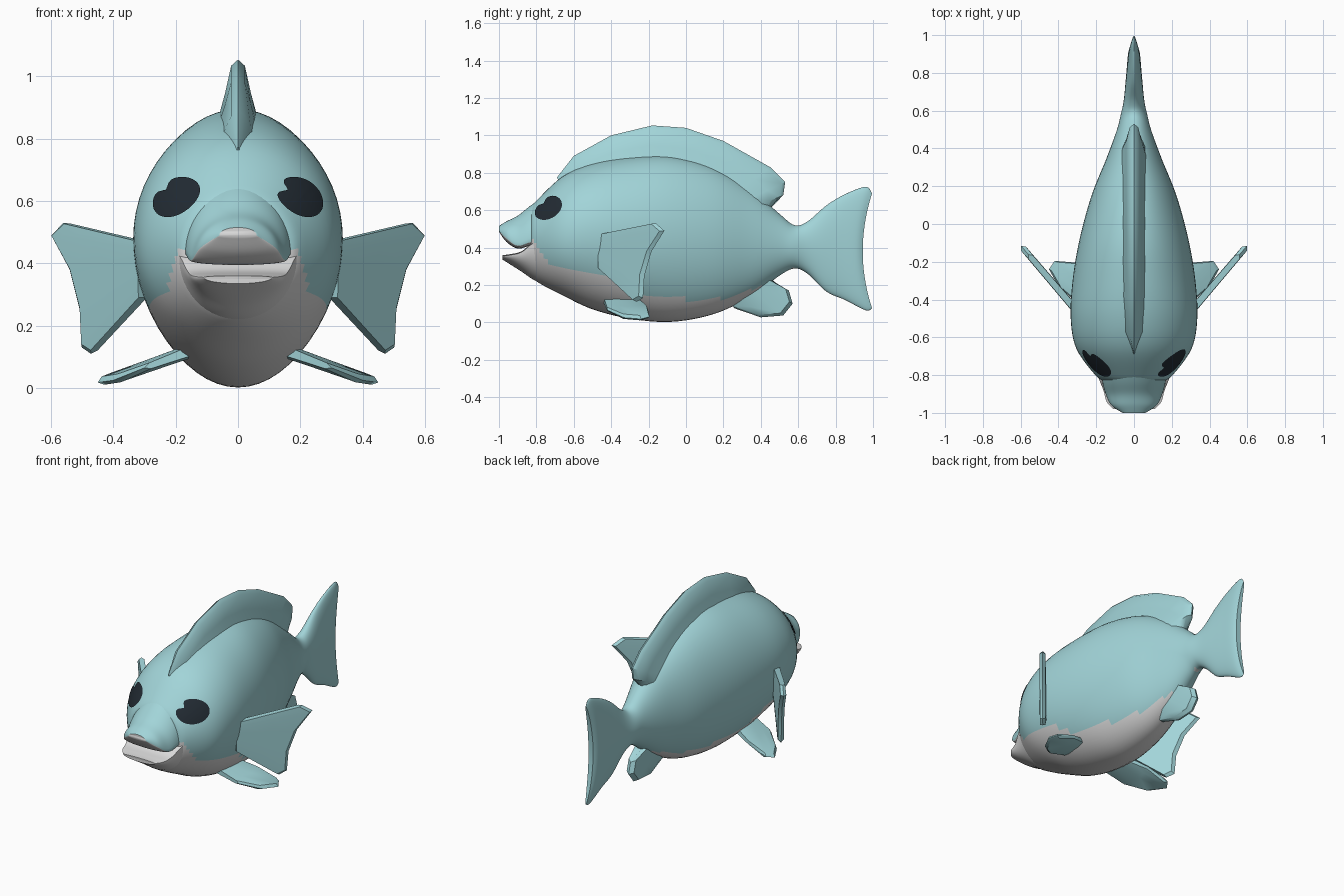
import bpy, math
from mathutils import Vector
from mathutils.bvhtree import BVHTree

if "Cube" in bpy.data.objects:
    bpy.data.objects.remove(bpy.data.objects["Cube"])


def material(name, rgb):
    m = bpy.data.materials.new(name)
    m.diffuse_color = (*rgb, 1)
    m.use_nodes = True
    m.node_tree.nodes["Principled BSDF"].inputs["Base Color"].default_value = m.diffuse_color
    return m


TEAL = material("pale teal", (0.36, 0.66, 0.69))
PALE = material("belly white", (0.70, 0.70, 0.70))
DARK = material("eye black", (0.016, 0.024, 0.033))


def build(name, verts, faces, mats, rule=None, angle=50):
    me = bpy.data.meshes.new(name)
    me.from_pydata(verts, [], faces)
    ob = bpy.data.objects.new(name, me)
    bpy.context.collection.objects.link(ob)
    for m in mats:
        me.materials.append(m)
    for o in bpy.context.selected_objects:
        o.select_set(False)
    bpy.context.view_layer.objects.active = ob
    ob.select_set(True)
    if rule:
        for p in me.polygons:
            p.material_index = int(rule(p))
    bpy.ops.object.mode_set(mode='EDIT')
    bpy.ops.mesh.select_all(action='SELECT')
    bpy.ops.mesh.normals_make_consistent(inside=False)
    bpy.ops.object.mode_set(mode='OBJECT')
    bpy.ops.object.shade_smooth_by_angle(angle=math.radians(angle))
    return ob


def smooth_rings(rings, steps):
    """Catmull-Rom interpolation between cross-section tuples."""
    out = []
    for i in range(len(rings) - 1):
        p0, p1 = rings[max(i - 1, 0)], rings[i]
        p2, p3 = rings[i + 1], rings[min(i + 2, len(rings) - 1)]
        for k in range(steps):
            t = k / steps
            out.append([b + 0.5 * t * (c - a + t * (2*a - 5*b + 4*c - d + t * (3*b - 3*c + d - a)))
                        for a, b, c, d in zip(p0, p1, p2, p3)])
    return out + [list(rings[-1])]


def loft(name, rings, mats, rule, n=56, steps=6):
    """Rings: (y, z low, z widest, z high, half width, backward bend of top and bottom)."""
    rings = smooth_rings(rings, steps)
    verts, faces = [], []
    for y, lo, mid, hi, w, bend in rings:
        for k in range(n):
            a = 2 * math.pi * k / n
            c = math.cos(a)
            verts.append((w * math.sin(a), y + bend * c * c,
                          mid + c * ((hi - mid) if c > 0 else (mid - lo))))
    for r in range(len(rings) - 1):
        for k in range(n):
            a, b = r * n + k, r * n + (k + 1) % n
            faces.append((a, b, b + n, a + n))
    for o in (0, (len(rings) - 1) * n):          # end caps, strips across
        faces.append((o, o + 1, o + n - 1))
        faces += [(o + k, o + k + 1, o + n - k - 1, o + n - k) for k in range(1, n // 2 - 1)]
        h = n // 2
        faces.append((o + h - 1, o + h, o + h + 1))
    return build(name, verts, faces, mats, rule)


def fin(name, pairs, normal, base_t, tip_t, ends=0.5):
    """Blade lofted through (base point, tip point) stations, thinning to the tip."""
    verts, faces = [], []
    nv = Vector(normal).normalized()
    for i, (b, t) in enumerate(pairs):
        b, t = Vector(b), Vector(t)
        s = ends if i in (0, len(pairs) - 1) else 1
        edge = t.lerp(b, min(0.4, 0.02 / max((t - b).length, 0.01)))
        mid = b.lerp(t, 0.5)
        mt = (base_t * 0.4 + tip_t * 0.6) * s
        verts += [b + nv * base_t * s, mid + nv * mt, edge + nv * tip_t * s, t,
                  edge - nv * tip_t * s, mid - nv * mt, b - nv * base_t * s]
    for i in range(len(pairs) - 1):
        for k in range(7):
            a, b = i * 7 + k, i * 7 + (k + 1) % 7
            faces.append((a, b, b + 7, a + 7))
    o = (len(pairs) - 1) * 7
    faces += [tuple(range(7)), tuple(range(o, o + 7))]
    return build(name, verts, faces, [TEAL], angle=40)


# Belly colour line, height along the length
LINE = [(-0.84, 0.46), (-0.8, 0.42), (-0.72, 0.31), (-0.6, 0.29), (-0.45, 0.265), (-0.3, 0.17),
        (0, 0.12), (0.2, 0.125), (0.45, 0.21), (0.58, 0.30)]


def is_belly(p):
    y, z = p.center.y, p.center.z
    for (y0, z0), (y1, z1) in zip(LINE, LINE[1:]):
        if y0 <= y <= y1:
            return z < z0 + (z1 - z0) * (y - y0) / (y1 - y0)
    return False


# Body running into the tail fin
body = loft("body_and_tail", [
    (-0.83, 0.27, 0.44, 0.61, 0.16, 0),
    (-0.80, 0.22, 0.45, 0.65, 0.205, 0),
    (-0.66, 0.145, 0.46, 0.78, 0.305, 0),
    (-0.50, 0.07, 0.48, 0.85, 0.335, 0),
    (-0.30, 0.02, 0.47, 0.885, 0.325, 0),
    (-0.08, 0.003, 0.46, 0.89, 0.288, 0),
    (0.15, 0.045, 0.44, 0.83, 0.225, 0),
    (0.35, 0.14, 0.42, 0.71, 0.145, 0),
    (0.50, 0.25, 0.41, 0.58, 0.09, 0),
    (0.58, 0.288, 0.405, 0.52, 0.07, 0),
    (0.65, 0.26, 0.40, 0.54, 0.055, 0),
    (0.75, 0.165, 0.40, 0.625, 0.045, 0),
    (0.83, 0.12, 0.39, 0.685, 0.038, 0.02),
    (0.91, 0.065, 0.385, 0.725, 0.03, 0.05),
    (0.945, 0.075, 0.38, 0.69, 0.016, 0.05)], [TEAL, PALE], is_belly)

# Upper lip: pale underside and front
snout = [(-1.0, 0.485, 0.49, 0.515, 0.06, 0), (-0.96, 0.43, 0.45, 0.54, 0.12, 0),
         (-0.90, 0.395, 0.41, 0.57, 0.15, 0), (-0.83, 0.41, 0.43, 0.625, 0.168, 0),
         (-0.72, 0.43, 0.46, 0.70, 0.18, 0)]
loft("upper_lip", snout, [TEAL, PALE],
     lambda p: p.center.y < -0.998 or
     any(a[0] <= p.center.y <= b[0] and
         p.center.z < a[2] + (b[2] - a[2]) * (p.center.y - a[0]) / (b[0] - a[0]) - 0.001
         for a, b in zip(snout, snout[1:])))

# Lower jaw
loft("lower_jaw", [(-0.98, 0.335, 0.355, 0.36, 0.11, 0), (-0.94, 0.31, 0.36, 0.365, 0.145, 0),
                   (-0.88, 0.272, 0.375, 0.38, 0.162, 0), (-0.81, 0.225, 0.425, 0.43, 0.19, 0),
                   (-0.72, 0.19, 0.42, 0.44, 0.22, 0)], [PALE], None)

# Dorsal fin
outline = [((-.66, .72), (-.69, .775)), ((-.55, .77), (-.6, .89)), ((-.38, .82), (-.4, 1.0)),
           ((-.2, .84), (-.18, 1.053)), ((0, .82), (0, 1.04)), ((.15, .77), (.2, .97)),
           ((.28, .70), (.45, .83)), ((.34, .66), (.53, .75)), ((.38, .62), (.52, .68)),
           ((.43, .57), (.45, .62))]
fin("dorsal_fin", [((0, *b), (0, *t)) for b, t in outline], (1, 0, 0), 0.07, 0.022, 0.25)

# Anal fin
outline = [((.24, .10), (.26, .075)), ((.29, .14), (.4, .027)), ((.34, .18), (.52, .037)),
           ((.38, .21), (.57, .10)), ((.42, .24), (.55, .17)), ((.44, .25), (.47, .205))]
fin("anal_fin", [((0, *b), (0, *t)) for b, t in outline], (1, 0, 0), 0.045, 0.025)

for s, side in ((1, "right"), (-1, "left")):
    # Pectoral fin: flat blade swept outward and back
    blade = [((-.03, .47), (.36, .53)), ((-.03, .45), (.42, .49)), ((-.03, .41), (.33, .38)),
             ((-.03, .37), (.28, .25)), ((-.03, .33), (.27, .13)), ((-.03, .29), (.225, .11))]
    place = lambda q: (s * (0.325 + 0.65 * q[0]), -0.435 + 0.76 * q[1 - 1], q[1])
    fin("pectoral_fin_" + side, [(place(b), place(t)) for b, t in blade],
        (0.76 * s, -0.65, 0), 0.02, 0.017, 0.9)

    # Pelvic fin
    leaf = [((.15, -.44, .12), (.30, -.42, .065)), ((.15, -.40, .12), (.40, -.33, .025)),
            ((.15, -.35, .12), (.45, -.24, .018)), ((.15, -.30, .12), (.42, -.195, .03)),
            ((.15, -.26, .12), (.30, -.205, .075))]
    fin("pelvic_fin_" + side, [((s * b[0], b[1], b[2]), (s * t[0], t[1], t[2])) for b, t in leaf],
        (0.33 * s, 0, 0.94), 0.022, 0.014, 0.7)

# Eyes: thin notched discs laid on the head
me = body.data
tree = BVHTree.FromPolygons([v.co.copy() for v in me.vertices], [tuple(p.vertices) for p in me.polygons])
for s, side in ((1, "right"), (-1, "left")):
    out = Vector((0.7 * s, -0.7, 0.1)).normalized()
    u = Vector((0.7, 0.7 * s, 0)).normalized()
    centre = Vector((0.205 * s, -0.74, 0.613))
    n, rows = 40, 6
    verts, faces = [], []
    for r in range(rows + 1):
        for k in range(n):
            a = 2 * math.pi * k / n
            f = r / rows * (1 - 0.4 * math.exp(-((a - 2.5) / 0.3) ** 2))
            p = centre + u * (0.098 * f * math.cos(a)) + Vector((0, 0, 0.068 * f * math.sin(a)))
            hit, nor = tree.ray_cast(p + out * 0.5, -out)[:2]
            if hit is None:
                hit, nor = tree.find_nearest(p)[:2]
            verts.append(hit + out * 0.005)
    for r in range(rows):
        for k in range(n):
            a, b = r * n + k, r * n + (k + 1) % n
            face = (a, b, b + n, a + n)
            faces.append(face if s > 0 else face[::-1])
    build("eye_" + side, verts, faces, [DARK])
